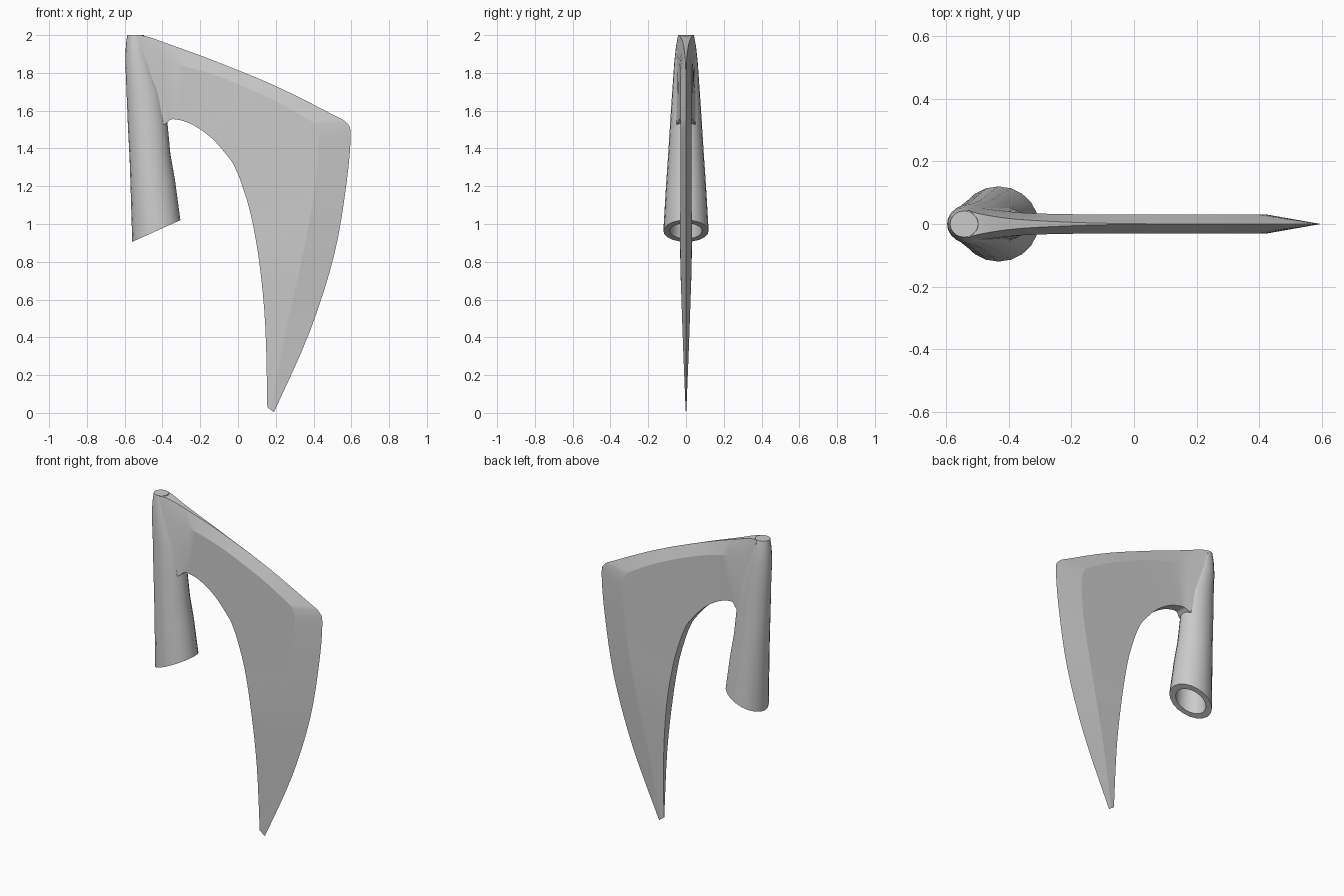
import bpy
import bmesh
import math
from mathutils import Vector

cube = bpy.data.objects.get("Cube")
if cube:
    bpy.data.objects.remove(cube, do_unlink=True)

steel = bpy.data.materials.new("plain steel grey")
steel.use_nodes = True
STEEL_COLOUR = (0.6, 0.6, 0.6, 1)
steel.diffuse_color = STEEL_COLOUR
steel.node_tree.nodes["Principled BSDF"].inputs["Base Color"].default_value = STEEL_COLOUR


def finish(bm, name, angle):
    """Turn a bmesh into a smooth-shaded steel object."""
    bmesh.ops.remove_doubles(bm, verts=bm.verts, dist=0.0001)
    bmesh.ops.recalc_face_normals(bm, faces=bm.faces)
    mesh = bpy.data.meshes.new(name)
    bm.to_mesh(mesh)
    bm.free()
    mesh.materials.append(steel)
    obj = bpy.data.objects.new(name, mesh)
    bpy.context.collection.objects.link(obj)
    bpy.ops.object.select_all(action="DESELECT")
    obj.select_set(True)
    bpy.context.view_layer.objects.active = obj
    bpy.ops.object.shade_smooth_by_angle(angle=math.radians(angle))
    return obj


def loft(bm, rings):
    """Skin closed rings of points and cap both ends."""
    loops = [[bm.verts.new(point) for point in ring] for ring in rings]
    count = len(loops[0])
    for low, high in zip(loops, loops[1:]):
        for k in range(count):
            n = (k + 1) % count
            bm.faces.new((low[k], low[n], high[n], high[k]))
    bm.faces.new(loops[0])
    bm.faces.new(loops[-1])
    return loops


def spline(points, steps):
    """Catmull-Rom curve through the points."""
    points = [Vector(p) for p in points]
    padded = [points[0]] + points + [points[-1]]
    curve = []
    for a, b, c, d in zip(padded, padded[1:], padded[2:], padded[3:]):
        for s in range(steps):
            t = s / steps
            curve.append(0.5 * (2 * b + (c - a) * t
                                + (2 * a - 5 * b + 4 * c - d) * t ** 2
                                + (3 * b - a - 3 * c + d) * t ** 3))
    return curve + [points[-1]]


# Blade: cutting edge, bevel ridge and inner edge as (x, z, half thickness)
edge = [(-.53, 1.998, .043), (-.48, 1.992, .03), (-.36, 1.95, .014),
        (-.12, 1.862, .003), (.2, 1.73, 0), (.5, 1.58, 0),
        (.575, 1.535, 0), (.596, 1.47, 0), (.575, 1.22, 0),
        (.51, .84, 0), (.38, .43, 0), (.19, .003, 0)]
ridge = [(-.5, 1.875, .052), (-.42, 1.865, .042), (-.32, 1.845, .034),
         (-.1, 1.78, .03), (.17, 1.665, .03), (.36, 1.56, .03),
         (.405, 1.52, .03), (.425, 1.42, .03), (.405, 1.17, .03),
         (.34, .82, .03), (.25, .42, .018), (.175, .015, .002)]
inner = [(-.46, 1.5, .07), (-.385, 1.53, .048), (-.345, 1.555, .033),
         (-.25, 1.53, .03), (-.14, 1.455, .03), (-.04, 1.34, .03),
         (-.01, 1.285, .03), (.02, 1.21, .03), (.07, 1.04, .03),
         (.115, .78, .03), (.145, .45, .018), (.155, .03, .002)]

STEPS = 4
rings = []
for section in zip(*(spline(line, STEPS) for line in (edge, ridge, inner))):
    front = [(x, -max(y, 0), z) for x, z, y in section]
    back = [(x, max(y, 0), z) for x, z, y in reversed(section)]
    rings.append(front + back)
bm = bmesh.new()
loops = loft(bm, rings)
# Crisp bevel ridge on both cheeks
for low, high in zip(loops[2 * STEPS:], loops[2 * STEPS + 1:]):
    for k in (1, 4):
        bm.edges.get((low[k], high[k])).smooth = False
finish(bm, "blade", 35)

# Socket: hollow tapering sleeve with a slanted mouth
SIDES = 20


def oval(left, right, half_width, height, slope):
    """Ring spanning left to right, tilted by slope about its centre."""
    centre, radius = (left + right) / 2, (right - left) / 2
    ring = []
    for k in range(SIDES):
        a = math.tau * k / SIDES
        dx = radius * math.cos(a)
        ring.append((centre + dx, half_width * math.sin(a), height + slope * dx))
    return ring


sleeve = [
    oval(-.53, -.4, .055, 1.52, 0),         # blind end of the bore
    oval(-.525, -.342, .085, .963, .45),    # bore at the mouth
    oval(-.56, -.305, .12, .963, .45),      # outer rim of the mouth
    oval(-.568, -.333, .106, 1.2, .25),
    oval(-.574, -.358, .095, 1.36, .1),
    oval(-.583, -.372, .085, 1.52, 0),
    oval(-.59, -.4, .073, 1.7, 0),
    oval(-.597, -.455, .062, 1.86, 0),
    oval(-.594, -.48, .053, 1.94, 0),
    oval(-.587, -.498, .042, 2, 0),         # flat top
]
bm = bmesh.new()
loft(bm, sleeve)
finish(bm, "socket", 40)
